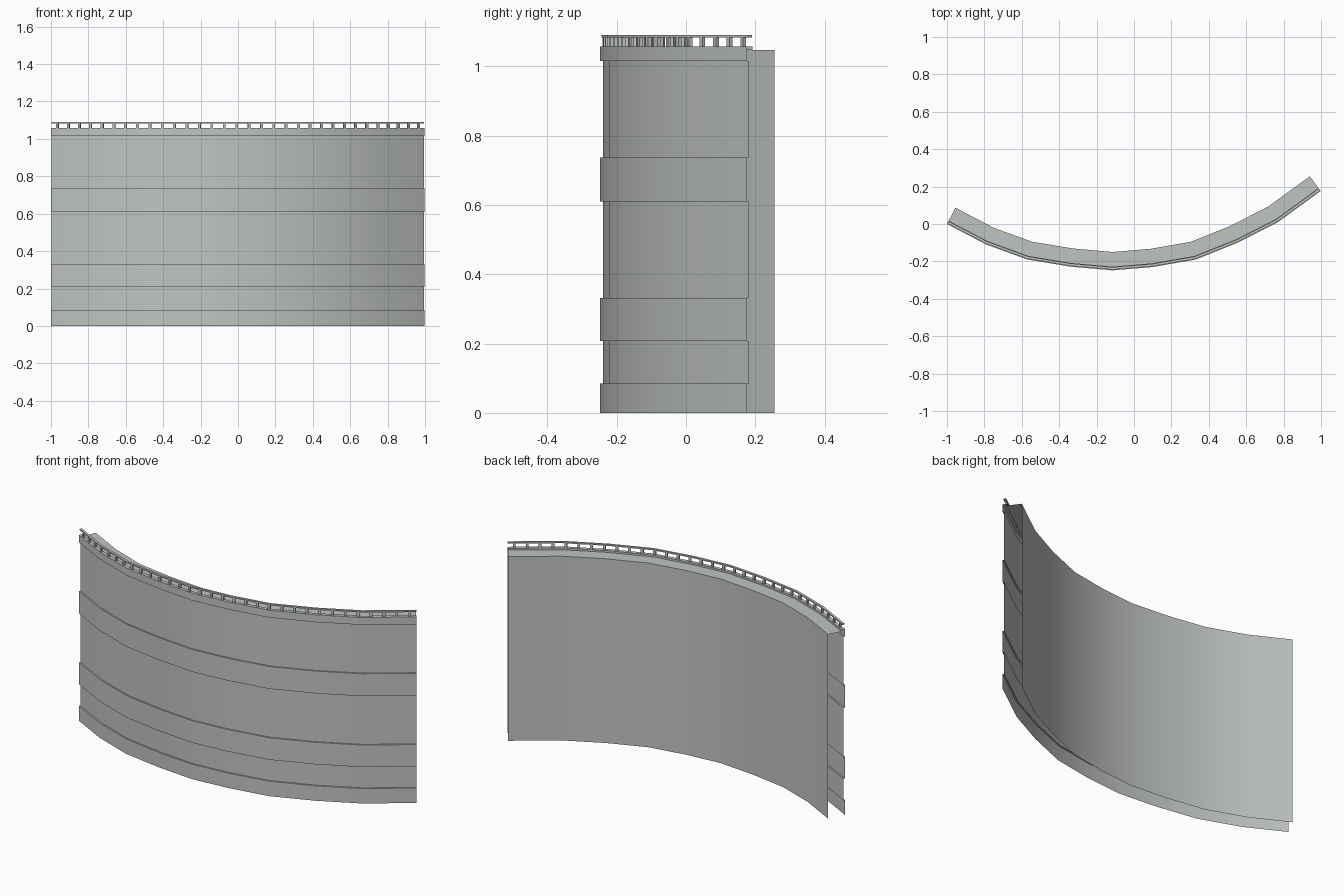
import bpy, bmesh
from mathutils import Vector

if "Cube" in bpy.data.objects:
    bpy.data.objects.remove(bpy.data.objects["Cube"])

# One pale grey for the whole wall
grey = bpy.data.materials.new("pale_grey")
grey.use_nodes = True
grey.diffuse_color = (0.53, 0.56, 0.53, 1)
grey.node_tree.nodes["Principled BSDF"].inputs["Base Color"].default_value = (0.53, 0.56, 0.53, 1)

# Plan of the outermost front line, from one end to the other
PLAN = [Vector(p) for p in (
    (-1, 0), (-0.79, -0.11), (-0.57, -0.19), (-0.34, -0.228), (-0.115, -0.248),
    (0.1, -0.23), (0.33, -0.19), (0.555, -0.1), (0.77, 0.01), (0.998, 0.176))]
DIRS = [(b - a).normalized() for a, b in zip(PLAN, PLAN[1:])]


def inset_plan(dist):
    """Plan line moved towards the back, with mitred corners."""
    result = []
    for i, p in enumerate(PLAN):
        a, b = DIRS[max(i - 1, 0)], DIRS[min(i, len(DIRS) - 1)]
        mid = (a + b).normalized()
        result.append(p + Vector((-mid.y, mid.x)) * dist / mid.dot(a))
    return result


def finish(name, bm, smooth):
    mesh = bpy.data.meshes.new(name)
    bm.to_mesh(mesh)
    bm.free()
    mesh.materials.append(grey)
    obj = bpy.data.objects.new(name, mesh)
    bpy.context.collection.objects.link(obj)
    if smooth:
        bpy.ops.object.select_all(action="DESELECT")
        obj.select_set(True)
        bpy.context.view_layer.objects.active = obj
        bpy.ops.object.shade_smooth_by_angle(angle=0.5)
    return obj


def sweep(name, profile, closed=False):
    """Sweep a (depth, height) profile along the plan."""
    bm = bmesh.new()
    rows = [[bm.verts.new((p.x, p.y, z)) for p in inset_plan(d)] for d, z in profile]
    pairs = list(zip(rows, rows[1:] + rows[:1])) if closed else list(zip(rows, rows[1:]))
    for low, high in pairs:
        for i in range(len(PLAN) - 1):
            bm.faces.new((low[i], low[i + 1], high[i + 1], high[i]))
    if closed:
        bm.faces.new([r[0] for r in reversed(rows)])
        bm.faces.new([r[-1] for r in rows])
        bmesh.ops.recalc_face_normals(bm, faces=bm.faces)
    return finish(name, bm, True)


# Wall shell, open at the ends and below: raised bands, top lip, walkway, back
WALL, LIP, BACK = 0.008, 0.02, 0.098
TOP, WALK = 1.057, 1.047
profile = []
for low, high in ((0, 0.085), (0.207, 0.332), (0.61, 0.737), (1.015, TOP)):
    if low:
        profile.append((WALL, low))
    profile += [(0, low), (0, high)]
    if high < TOP:
        profile.append((WALL, high))
profile += [(LIP, TOP), (LIP, WALK), (BACK, WALK), (BACK, 0)]
sweep("curved_wall", profile)

# Hand rail above the lip
RAIL0, RAIL1 = 0.004, 0.017
sweep("hand_rail", [(RAIL0, 1.083), (RAIL0, 1.09), (RAIL1, 1.09), (RAIL1, 1.083)], True)

# Evenly spaced railing posts
line = inset_plan((RAIL0 + RAIL1) / 2)
lengths = [(b - a).length for a, b in zip(line, line[1:])]
COUNT = 32
bm = bmesh.new()
for k in range(COUNT):
    s, i = (k + 0.5) * sum(lengths) / COUNT, 0
    while s > lengths[i]:
        s -= lengths[i]
        i += 1
    along = DIRS[i]
    base = line[i] + along * s
    across = Vector((-along.y, along.x))
    for v in bmesh.ops.create_cube(bm, size=1)["verts"]:
        xy = base + along * v.co.x * 0.014 + across * v.co.y * 0.01
        v.co = (xy.x, xy.y, 1.07 + v.co.z * 0.027)
finish("railing_posts", bm, False)
